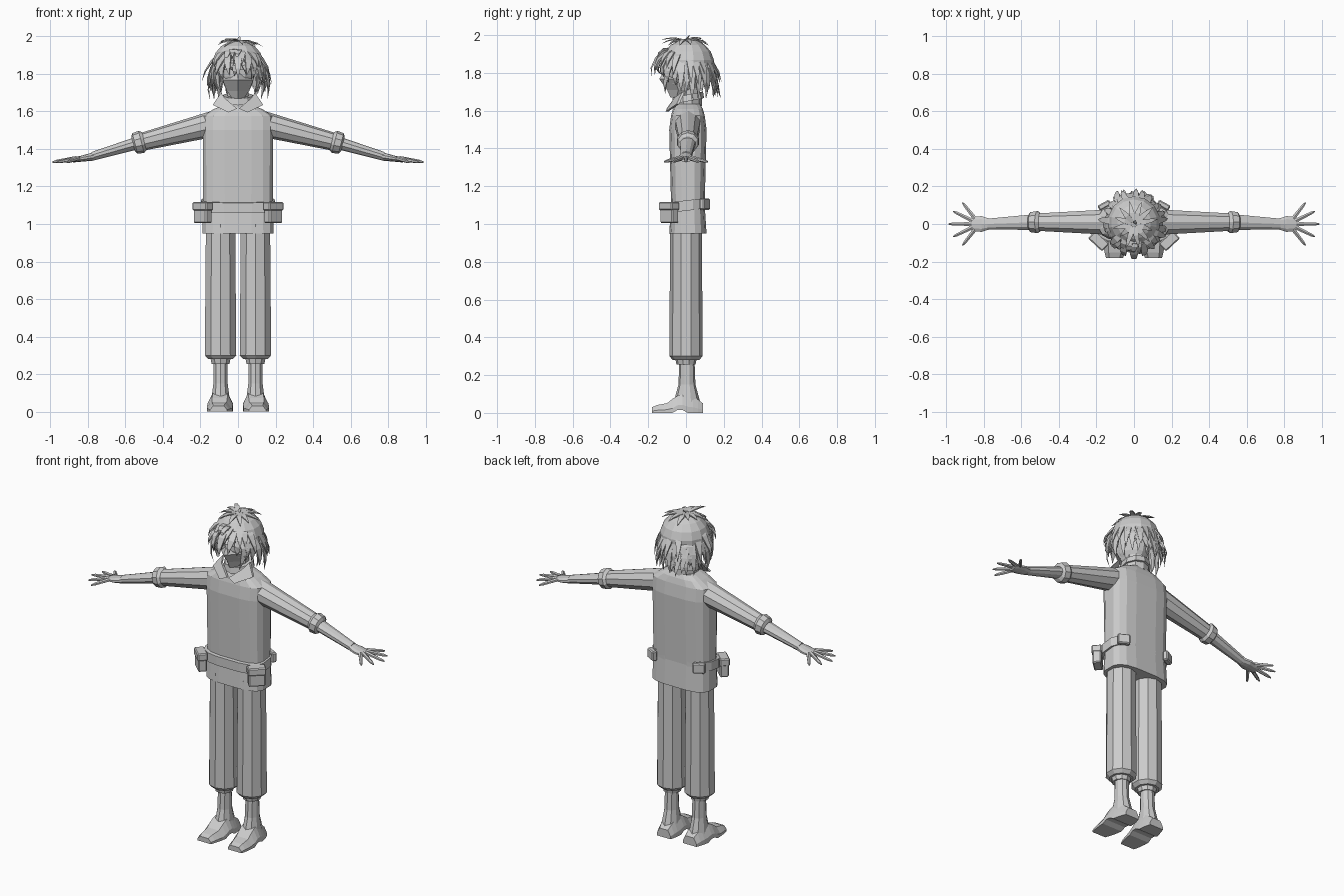
import bpy, bmesh, math, random
from mathutils import Vector, Matrix

random.seed(4)
if "Cube" in bpy.data.objects:
    bpy.data.objects.remove(bpy.data.objects["Cube"])

shade = 0.6
grey = bpy.data.materials.new("plain grey")
grey.use_nodes = True
grey.diffuse_color = (shade, shade, shade, 1)
grey.node_tree.nodes["Principled BSDF"].inputs["Base Color"].default_value = grey.diffuse_color
X, Y, Z = Matrix.Identity(3)


def jitter(amount):
    return random.uniform(-amount, amount)


def ring(centre, across, along, sides=10, power=1):
    """Closed cross-section; a power below one makes it boxier."""
    points = []
    for i in range(sides):
        angle = math.tau * (i + 0.5) / sides
        c, s = math.cos(angle), math.sin(angle)
        points.append(Vector(centre) + across * math.copysign(abs(c) ** power, c)
                      + along * math.copysign(abs(s) ** power, s))
    return points


def add_loft(bm, rings):
    rows = [[bm.verts.new(point) for point in points] for points in rings]
    count = len(rows[0])
    for low, high in zip(rows, rows[1:]):
        for i in range(count):
            j = (i + 1) % count
            bm.faces.new((low[i], low[j], high[j], high[i]))
    bm.faces.new(rows[0])
    bm.faces.new(rows[-1])


def finish(name, bm):
    bmesh.ops.recalc_face_normals(bm, faces=bm.faces[:])
    mesh = bpy.data.meshes.new(name)
    bm.to_mesh(mesh)
    bm.free()
    mesh.materials.append(grey)
    bpy.context.collection.objects.link(bpy.data.objects.new(name, mesh))


def loft(name, rings):
    bm = bmesh.new()
    add_loft(bm, rings)
    finish(name, bm)


def upright(name, x, y, rows, sides=10, power=1, tilt=0):
    """Loft along z from rows of (height, half width, half depth)."""
    loft(name, [ring((x, y, z), X * width, (Y + Z * tilt) * depth, sides, power)
                for z, width, depth in rows])


def limb(name, start, end, first_radius, last_radius, flatten=1):
    """Tapered arm section with upright ends."""
    loft(name, [ring(point, Y * radius, Z * radius * flatten)
                for point, radius in ((start, first_radius), (end, last_radius))])


def box(name, location, size, turn):
    bm = bmesh.new()
    bmesh.ops.create_cube(bm, size=1, matrix=Matrix.LocRotScale(
        Vector(location), Matrix.Rotation(turn, 3, "Z"), Vector(size)))
    bmesh.ops.bevel(bm, geom=bm.edges[:], offset=0.006, segments=1, affect="EDGES")
    finish(name, bm)


def ellipsoid(name, centre, radii, cut_below):
    bm = bmesh.new()
    bmesh.ops.create_uvsphere(bm, u_segments=14, v_segments=9, radius=1,
                              matrix=Matrix.LocRotScale(Vector(centre), None, Vector(radii)))
    hidden = [face for face in bm.faces if face.calc_center_median().z < cut_below]
    bmesh.ops.delete(bm, geom=hidden, context="FACES")
    finish(name, bm)


def shoe(name, side):
    """Loft from heel to toe, with an instep hump and an arch below."""
    rings, steps = [], 11
    for i in range(steps):
        t = i / (steps - 1)
        y = 0.09 - 0.27 * t
        width = 0.068 * math.sin(math.pi * (0.15 + 0.7 * t)) ** 0.5
        low = 0.015 if 0.3 < t < 0.55 else 0
        top = 0.05 + 0.05 * max(0, math.sin(math.pi * t * 1.4)) - 0.02 * t ** 8
        lip = low + (top - low) / 3
        half = [(width, low), (width, lip), (width * 0.6, top)]
        outline = half + [(-w, z) for w, z in reversed(half)]
        centre = side * (0.093 - 0.06 * y)
        rings.append([Vector((centre + w, y, z)) for w, z in outline])
    loft(name, rings)


def hand(label, side):
    """Flat palm with five fingers fanned from it."""
    wrist, knuckles = Vector((side * 0.77, 0, 1.36)), Vector((side * 0.88, 0, 1.34))
    loft(label + "_palm", [ring(wrist.lerp(knuckles, t), Y * (0.03 + 0.015 * math.sin(math.pi * t)),
                                Z * (0.022 - 0.01 * t)) for t in (0, 0.4, 0.8, 1)])
    bm = bmesh.new()
    for i in range(5):
        angle = math.radians(26 * (i - 2))
        reach = Vector((side * math.cos(angle), math.sin(angle), 0))
        root = wrist.lerp(knuckles, 0.5) + reach * 0.04
        tip = wrist.lerp(knuckles, 0.5) + reach * (0.165 - 0.01 * abs(i - 2)) - Z * 0.02
        across = reach.cross(Z)
        add_loft(bm, [ring(root.lerp(tip, t), across * radius, Z * radius, sides=6)
                      for t, radius in ((0, 0.012), (0.8, 0.009), (1, 0.004))])
    finish(label + "_fingers", bm)


# Vest with sloped shoulders, and its belt
upright("vest", 0, 0.01, [(0.95, 0.192, 0.1), (1.1, 0.188, 0.09), (1.5, 0.19, 0.1), (1.575, 0.19, 0.09),
                          (1.61, 0.135, 0.08), (1.635, 0.08, 0.065)], sides=16, power=0.6)
upright("belt", 0, 0, [(z, 0.2, 0.1) for z in (1.07, 1.125)], sides=16, power=0.6, tilt=0.12)

# Neck and standing collar
upright("neck", 0, 0.01, [(z, 0.058, 0.058) for z in (1.58, 1.72)])
upright("collar_stand", 0, 0.01, [(z, 0.08, 0.074) for z in (1.61, 1.66)], tilt=0.2)
upright("collar_fold", 0, 0.01, [(1.65, 0.09, 0.086), (1.685, 0.082, 0.08)], tilt=0.2)

for side, label in ((1, "left"), (-1, "right")):
    # Folded lapel
    outline = [(0.005, -0.1, 1.615), (0.05, -0.108, 1.595), (0.135, -0.05, 1.635),
               (0.09, -0.02, 1.7), (0.07, -0.06, 1.67)]
    front = [Vector((side * x, y, z)) for x, y, z in outline]
    loft(label + "_lapel", [front, [point + Y * 0.014 for point in front]])

    # Trouser leg, sock band, ankle and shoe
    x = side * 0.093
    upright(label + "_trouser_leg", x, 0, [(0.28, 0.068, 0.07), (0.3, 0.088, 0.088), (1, 0.082, 0.084)])
    upright(label + "_sock_band", x, 0, [(0.255, 0.05, 0.05), (0.3, 0.06, 0.06)])
    upright(label + "_ankle", x, 0.005, [(0.04, 0.055, 0.075), (0.15, 0.04, 0.045), (0.28, 0.04, 0.04)])
    shoe(label + "_shoe", side)

    # Sleeve, rolled cuff, forearm and hand
    shoulder, elbow = Vector((side * 0.15, 0.01, 1.53)), Vector((side * 0.53, 0.01, 1.434))
    wrist = Vector((side * 0.78, 0, 1.36))
    limb(label + "_sleeve", shoulder, elbow, 0.07, 0.048)
    limb(label + "_forearm", elbow, wrist, 0.044, 0.03, flatten=0.8)
    down = (elbow - shoulder).normalized()
    loft(label + "_cuff", [ring(elbow + down * step, Y * radius, down.cross(Y) * radius)
                           for step, radius in ((-0.035, 0.046), (-0.015, 0.061), (0.02, 0.056), (0.03, 0.04))])
    hand(label, side)

    # Belt pouch with a lid, and a rear clip
    box(label + "_pouch", (side * 0.188, -0.088, 1.055), (0.095, 0.05, 0.1), side * 0.75)
    box(label + "_pouch_lid", (side * 0.188, -0.09, 1.095), (0.103, 0.058, 0.045), side * 0.75)
    box(label + "_rear_clip", (side * 0.158, 0.1, 1.105), (0.07, 0.03, 0.06), side * -0.5)

# Head, and a mask with a projecting nose line and undercut jaw
ellipsoid("head", (0, -0.01, 1.81), (0.09, 0.1, 0.135), cut_below=0)
mask = []
for z, nose, width in ((1.67, 0.082, 0.032), (1.71, 0.1, 0.06), (1.768, 0.142, 0.082), (1.8, 0.12, 0.085)):
    cheek = nose - width
    mask.append([Vector(point) for point in
                 ((-width, -cheek, z), (0, -nose, z), (width, -cheek, z), (width, 0, z), (-width, 0, z))])
loft("face_mask", mask)

# Hair cap: a faceted dome open over the face
ellipsoid("hair_cap", (0, 0.01, 1.845), (0.142, 0.14, 0.135), cut_below=1.8)


def lock(bm, root, tip, width, bulge):
    """Flat tapering lock that bows outward from the head."""
    root, tip = Vector(root), Vector(tip)
    out = ((root + tip) / 2 - Z * 1.82).normalized()
    across = (tip - root).cross(out).normalized()
    add_loft(bm, [ring(root.lerp(tip, t) + out * bulge * math.sin(math.pi * t),
                       across * width * taper, out * width * taper * 0.3, sides=4)
                  for t, taper in ((0, 0.8), (0.35, 1), (0.7, 0.6), (1, 0.03))])


def direction(angle):
    return Vector((math.sin(angle), -math.cos(angle), 0))


# Layered locks around the head, longest at the sides and back
bm = bmesh.new()
count = 22
for layer in range(3):
    for i in range(count):
        angle = math.tau * (i + layer / 2) / count + jitter(0.08)
        back = (1 - math.cos(angle)) / 2
        height = 1.805 - 0.13 * min(1, back * 2) + 0.035 * layer + jitter(0.02)
        reach = 0.135 + 0.025 * back + 0.01 * layer + jitter(0.012)
        out = direction(angle)
        lock(bm, out * (0.125 - 0.025 * layer) + Z * (1.87 + 0.03 * layer),
             out * reach + X * jitter(0.02) + Z * height, 0.026, 0.022)

# Forelock, fringe and cheek strands
lock(bm, (0, -0.1, 1.93), (0, -0.185, 1.775), 0.03, 0.03)
for side in (1, -1):
    lock(bm, (side * 0.05, -0.1, 1.91), (side * 0.045, -0.165, 1.79), 0.026, 0.025)
    lock(bm, (side * 0.1, -0.07, 1.87), (side * 0.085, -0.11, 1.69), 0.022, 0.025)
    lock(bm, (side * 0.12, 0, 1.85), (side * 0.125, 0, 1.675), 0.022, 0.02)

# Loose tufts on the crown and nape
for i in range(12):
    out = direction(math.tau * i / 12 + 0.2)
    lock(bm, out * 0.015 + Z * 1.975, out * (0.12 + jitter(0.02)) + Z * (1.96 + jitter(0.02)), 0.02, 0.012)
for i in range(6):
    x = 0.033 * (i - 2.5)
    lock(bm, (x, 0.12, 1.83), (x * 1.1, 0.165 + jitter(0.02), 1.68 + jitter(0.02)), 0.024, 0.01)
lock(bm, (0, 0, 1.97), (0.01, 0.02, 2), 0.015, 0.004)
finish("hair_locks", bm)
